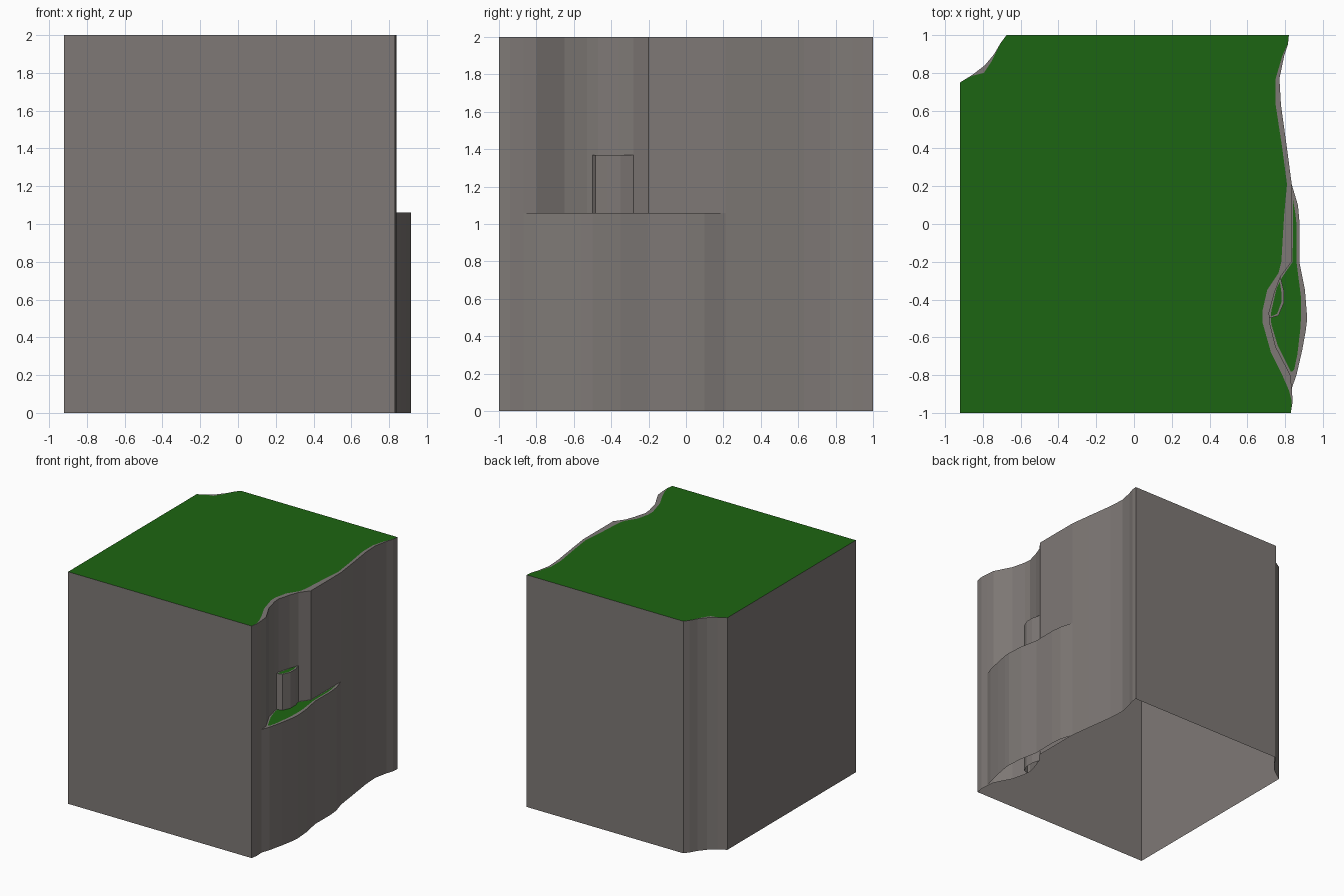
import bpy

grass_mat = bpy.data.materials.new("grass")
grass_mat.diffuse_color = (0.012, 0.13, 0.006, 1)
stone_mat = bpy.data.materials.new("stone")
stone_mat.diffuse_color = (0.21, 0.19, 0.18, 1)


def plateau(name, outline, top, walls):
    """Open-bottomed cliff. Outline rows: (x, y, grass x, grass y), counter-clockwise."""
    verts, index, faces, mats = [], {}, [], []

    def vert(x, y, z):
        key = (round(x, 4), round(y, 4), z)
        if key not in index:
            index[key] = len(verts)
            verts.append(key)
        return index[key]

    def face(ids, mat):
        ids = list(dict.fromkeys(ids))
        if len(ids) > 2:
            faces.append(ids)
            mats.append(mat)

    n = len(outline)
    for i in range(n):
        a, b = outline[i], outline[(i + 1) % n]
        at, bt = vert(a[0], a[1], top), vert(b[0], b[1], top)
        if i < walls:
            face([vert(a[0], a[1], 0), vert(b[0], b[1], 0), bt, at], 0)
        face([at, bt, vert(b[2], b[3], top), vert(a[2], a[3], top)], 0)
    face([vert(r[2], r[3], top) for r in outline], 1)

    mesh = bpy.data.meshes.new(name)
    mesh.from_pydata(verts, [], faces)
    mesh.materials.append(stone_mat)
    mesh.materials.append(grass_mat)
    for p, m in zip(mesh.polygons, mats):
        p.material_index = m
    obj = bpy.data.objects.new(name, mesh)
    bpy.context.collection.objects.link(obj)


# Main block: winding right cliff, eroded back left corner
main_right = [
    (.83, -1, .83, -1), (.84, -.94, .835, -.94), (.835, -.87, .82, -.88),
    (.828, -.8, .785, -.8), (.75, -.65, .725, -.68), (.72, -.53, .68, -.52),
    (.715, -.47, .68, -.46), (.745, -.36, .705, -.35), (.775, -.28, .765, -.26),
    (.835, -.2, .78, -.2), (.835, .05, .795, .05), (.835, .21, .81, .21),
    (.81, .4, .785, .4), (.778, .63, .75, .63), (.77, .77, .75, .77),
    (.795, .89, .785, .89), (.815, .95, .812, .95), (.82, 1, .82, 1)]
corner = [
    (-.675, 1, -.675, 1), (-.705, .96, -.71, .95), (-.74, .9, -.755, .86),
    (-.79, .84, -.795, .8), (-.855, .79, -.855, .785), (-.92, .75, -.92, .75)]
main = main_right + corner + [(-.92, -1, -.92, -1)]
plateau("main_cliff", main, 2.0, len(main))

# Half-height ledge in front of the cliff; its back follows the main wall
ledge_front = [
    (.835, -.87, .838, -.78), (.86, -.8, .848, -.77), (.89, -.67, .865, -.69),
    (.91, -.56, .88, -.56), (.917, -.5, .885, -.48), (.905, -.35, .883, -.38),
    (.875, -.2, .86, -.2), (.877, 0, .86, 0), (.868, .1, .855, .05),
    (.835, .21, .842, .13)]
ledge_back = [
    (.835, -.2, .84, -.2), (.775, -.28, .782, -.285), (.745, -.36, .752, -.36),
    (.715, -.47, .722, -.47), (.72, -.53, .727, -.53), (.75, -.65, .76, -.64),
    (.828, -.8, .83, -.78)]
plateau("ledge", ledge_front + ledge_back, 1.06, len(ledge_front) - 1)

# Small rock pillar standing between ledge and cliff
pillar = [
    (.715, -.5, .725, -.49), (.765, -.485, .758, -.475), (.793, -.42, .78, -.415),
    (.793, -.35, .78, -.36), (.775, -.28, .772, -.305), (.745, -.36, .755, -.34),
    (.715, -.47, .727, -.46)]
plateau("rock_pillar", pillar, 1.37, 4)
